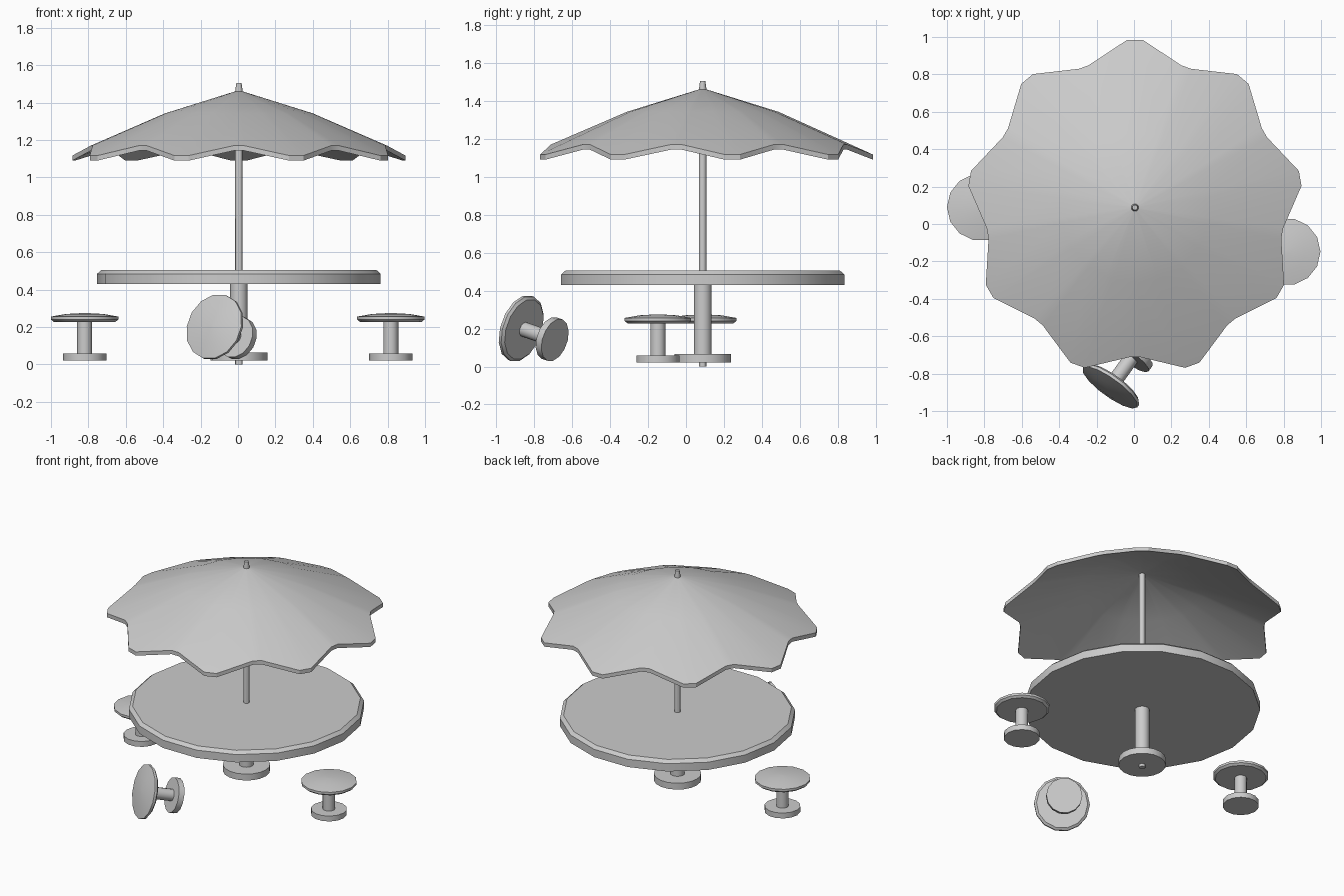
import bpy, bmesh
from math import sin, cos, pi, radians
from mathutils import Vector, Matrix

if "Cube" in bpy.data.objects:
    bpy.data.objects.remove(bpy.data.objects["Cube"], do_unlink=True)

grey = bpy.data.materials.new("light_grey")
grey.use_nodes = True
grey.diffuse_color = (0.6, 0.6, 0.6, 1)
grey.node_tree.nodes["Principled BSDF"].inputs["Base Color"].default_value = (0.6, 0.6, 0.6, 1)

CENTRE = Vector((0.005, 0.088, 0))


def finish(name, bm, matrix):
    bmesh.ops.recalc_face_normals(bm, faces=bm.faces)
    mesh = bpy.data.meshes.new(name)
    bm.to_mesh(mesh)
    bm.free()
    mesh.materials.append(grey)
    ob = bpy.data.objects.new(name, mesh)
    bpy.context.collection.objects.link(ob)
    ob.matrix_world = matrix
    bpy.ops.object.select_all(action='DESELECT')
    ob.select_set(True)
    bpy.context.view_layer.objects.active = ob
    bpy.ops.object.shade_smooth_by_angle(angle=radians(30))
    return ob


def loft(bm, rings, closed=False):
    """Bridge rings of equal length; cap the ends or join them up."""
    rings = [[bm.verts.new(p) for p in ring] for ring in rings]
    n = len(rings[0])
    for a, b in zip(rings, rings[1:]):
        for i in range(n):
            j = (i + 1) % n
            bm.faces.new((a[i], a[j], b[j], b[i]))
    bm.faces.new(rings[0][::-1])
    bm.faces.new(rings[-1])


def turned(name, profile, sides, matrix):
    """Solid of revolution from (radius, height) pairs."""
    bm = bmesh.new()
    loft(bm, [[(r * cos(2 * pi * i / sides), r * sin(2 * pi * i / sides), z)
               for i in range(sides)] for r, z in profile])
    return finish(name, bm, matrix)


# Table, column, base and pole
middle = Matrix.Translation(CENTRE)
turned("table_top", [(0.758, 0.43), (0.758, 0.485), (0.735, 0.505)], 18, middle)
turned("table_base", [(0.152, 0.02), (0.152, 0.065)], 18, middle)
turned("table_column", [(0.047, 0.06), (0.047, 0.435)], 14, middle)
turned("parasol_pole", [(0.02, 0.0), (0.02, 1.46), (0.014, 1.505)], 12, middle)

# Parasol canopy with nine scalloped lobes
LOBES = 9
top_rim, ridge = [], []
for k in range(LOBES):
    tip = pi / 2 + 2 * pi * k / LOBES
    for offset, r, z in ((-2.6, 0.898, 1.117), (2.6, 0.898, 1.117),
                         (18, 0.8, 1.17), (22, 0.8, 1.17)):
        a = tip + radians(offset)
        top_rim.append(Vector((r * cos(a), r * sin(a), z)))
        ridge.append(Vector((0.4 * cos(a), 0.4 * sin(a), 1.342)))
apex = [Vector((0.012 * p.x, 0.012 * p.y, 1.463)) for p in top_rim]
down = Vector((0, 0, -0.027))
upper = [apex, ridge, top_rim]
lower = [[p + down for p in ring] for ring in reversed(upper)]
bm = bmesh.new()
loft(bm, upper + lower)
finish("parasol_canopy", bm, middle)


# Stools: two standing, one tipped over
def stool(name, matrix):
    turned(name + "_base", [(0.116, 0.02), (0.116, 0.058)], 14, matrix)
    turned(name + "_post", [(0.04, 0.05), (0.04, 0.24)], 12, matrix)
    turned(name + "_seat", [(0.165, 0.228), (0.18, 0.24), (0.18, 0.256),
                            (0.1, 0.27), (0.01, 0.275)], 14, matrix)


stool("right_stool", Matrix.Translation((-0.82, 0.09, 0)))
stool("left_stool", Matrix.Translation((0.817, -0.148, 0)))
axis = Vector((-0.564, -0.78, 0.27)).normalized()
tilt = axis.to_track_quat('Z', 'Y').to_matrix().to_4x4()
stool("fallen_stool", Matrix.Translation(Vector((-0.122, -0.866, 0.2)) - 0.245 * axis) @ tilt)
